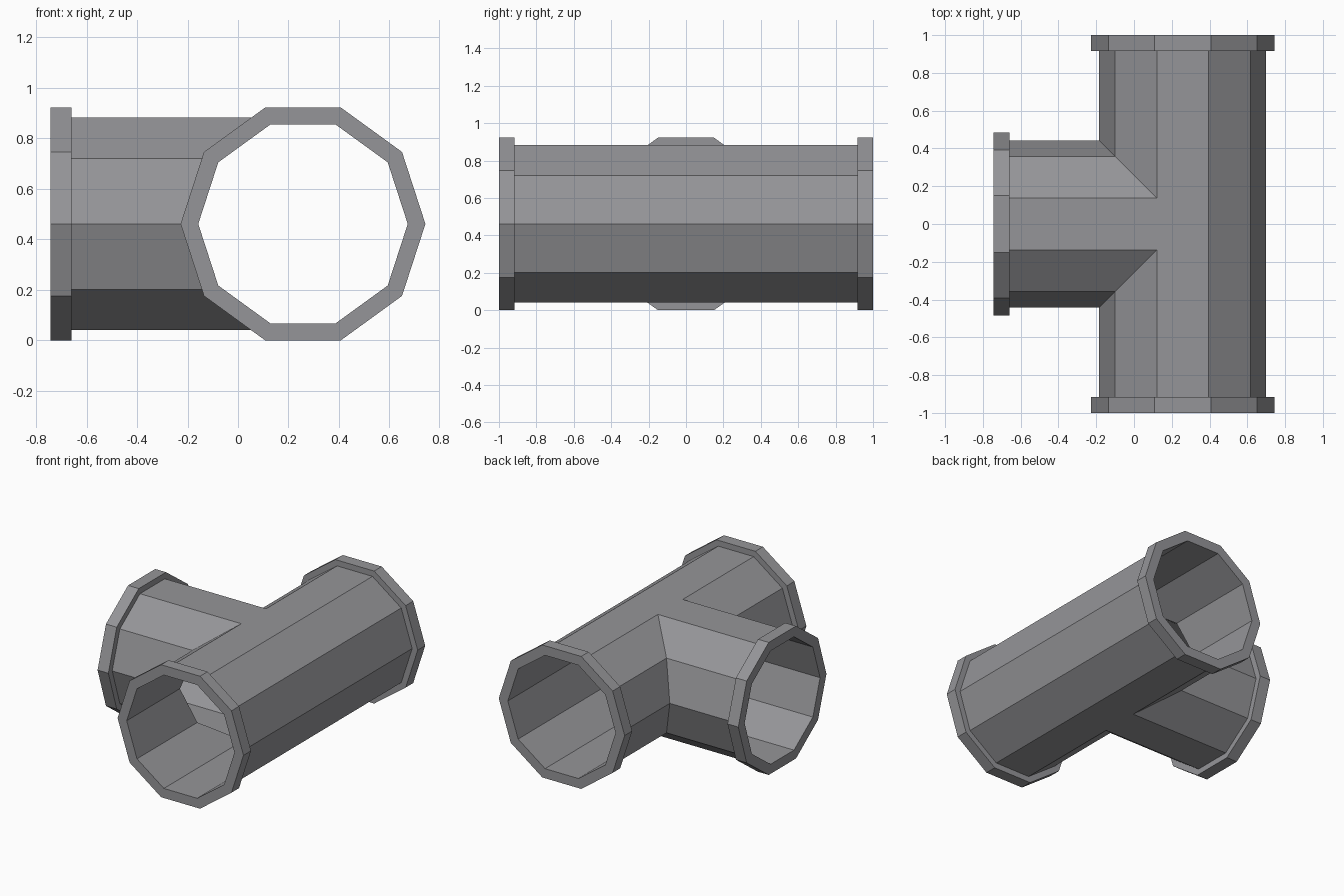
import bpy, bmesh, math

if "Cube" in bpy.data.objects:
    bpy.data.objects.remove(bpy.data.objects["Cube"])

N = 10                                  # sides of every pipe
R_IN, R_OUT, R_RIM = 0.415, 0.4425, 0.485
L, L_RIM = 1.0, 0.917                   # arm length, inner edge of the rims
CX, CZ = (L - R_RIM) / 2, R_RIM * math.sin(math.radians(72))

grey = bpy.data.materials.new("pipe_grey")
grey.diffuse_color = (0.30, 0.30, 0.315, 1)
grey.use_nodes = True
grey.node_tree.nodes["Principled BSDF"].inputs["Base Color"].default_value = grey.diffuse_color

bm = bmesh.new()


def face(*pts):
    bm.faces.new([bm.verts.new((x + CX, y, z + CZ)) for x, y, z in pts])


def ring(r):
    return [(r * math.cos(math.tau * k / N), r * math.sin(math.tau * k / N))
            for k in range(N)]


def tee(r, length):
    """Open tee surface: main pipe along y, mitred branch towards -x."""
    p = ring(r)
    for k in range(N):
        (a, za), (b, zb) = p[k], p[(k + 1) % N]
        # main pipe strip
        if a * b < 0:                   # flat top and bottom, shared with branch
            if a < 0:
                (a, za), (b, zb) = (b, zb), (a, za)
            face((a, -length, za), (a, length, za), (b, length, zb),
                 (b, -b, zb), (b, b, zb), (b, -length, zb))
        elif a + b > 0:                 # side away from the branch
            face((a, -length, za), (a, length, za), (b, length, zb), (b, -length, zb))
        else:                           # side cut open by the branch
            for s in (1, -1):
                face((a, s * length, za), (b, s * length, zb),
                     (b, s * abs(b), zb), (a, s * abs(a), za))
        # branch strip, ending on the mitre
        face((-length, a, za), (-length, b, zb), (-abs(b), b, zb), (-abs(a), a, za))


def rim(place):
    """Collar at a pipe end; place(u, v, along) gives the point."""
    prof = [(R_OUT, L_RIM), (R_RIM, L_RIM), (R_RIM, L), (R_IN, L)]
    for (r0, t0), (r1, t1) in zip(prof, prof[1:]):
        p, q = ring(r0), ring(r1)
        for k in range(N):
            j = (k + 1) % N
            face(place(*p[k], t0), place(*p[j], t0), place(*q[j], t1), place(*q[k], t1))


# outer and inner walls, then three rims
tee(R_OUT, L_RIM)
tee(R_IN, L)
rim(lambda u, v, t: (u, t, v))
rim(lambda u, v, t: (u, -t, v))
rim(lambda u, v, t: (-t, u, v))

bmesh.ops.remove_doubles(bm, verts=bm.verts, dist=1e-4)
bmesh.ops.recalc_face_normals(bm, faces=bm.faces)
mesh = bpy.data.meshes.new("pipe_tee")
bm.to_mesh(mesh)
bm.free()
mesh.materials.append(grey)
bpy.context.collection.objects.link(bpy.data.objects.new("pipe_tee", mesh))
